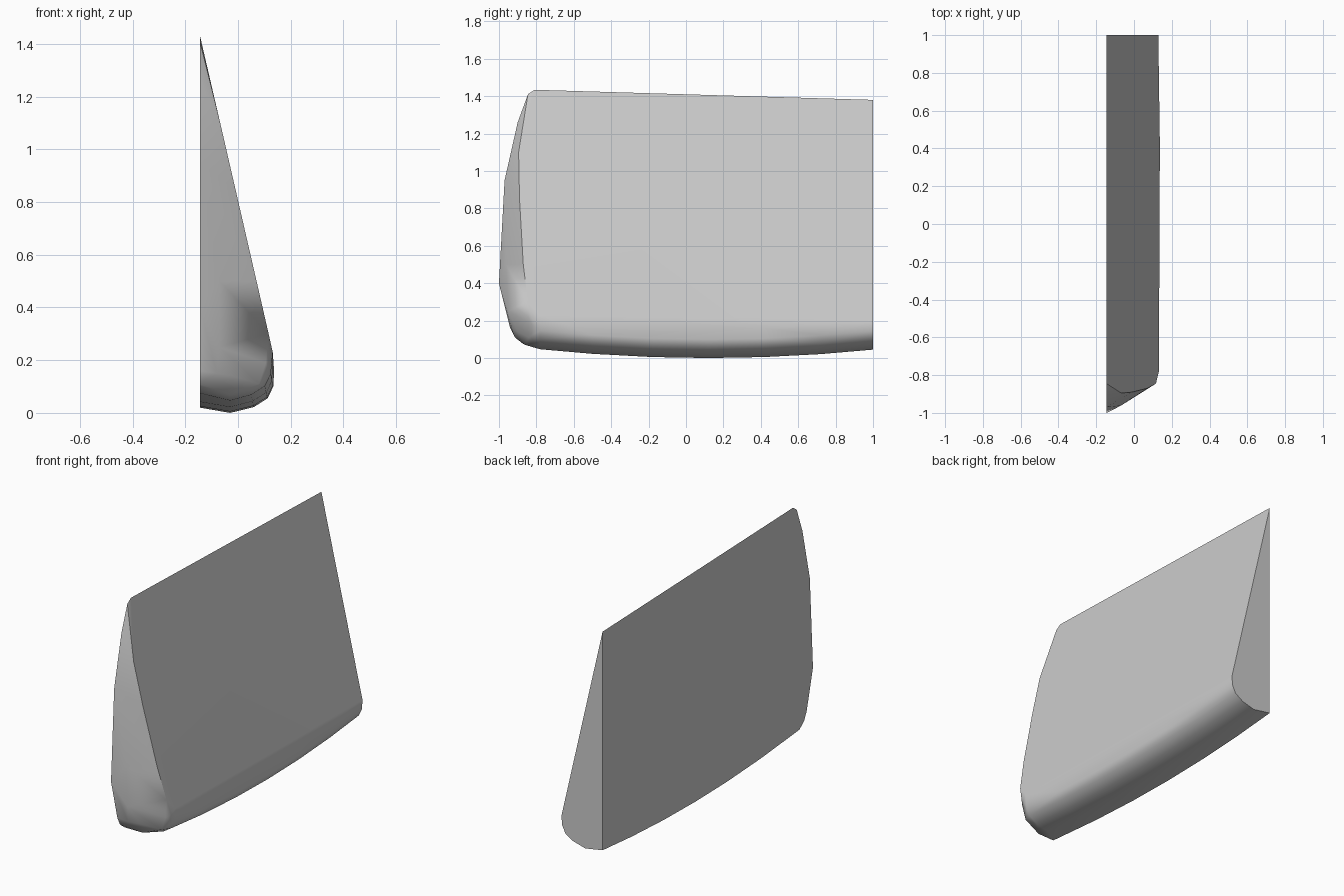
import bpy, bmesh

if "Cube" in bpy.data.objects:
    bpy.data.objects.remove(bpy.data.objects["Cube"], do_unlink=True)

FLAT = -0.145     # x of the flat side
SLOPE = 0.23      # lean of the sloping side


def top_z(y):
    return 1.41 - 0.03 * y


def on_slope(y, z):
    return (FLAT + SLOPE * (top_z(y) - z), y, z)


# Rounded underside of the wedge: x, z
belly = [(0.138, 0.155), (0.134, 0.1), (0.112, 0.055),
         (0.06, 0.022), (-0.03, 0.0), (FLAT, 0.02)]
points = []
for y in (1.0, 0.72, 0.42, 0.12, -0.18, -0.5, -0.78):
    bow = (y - 0.12) ** 2
    points.append((FLAT, y, top_z(y)))
    points.append(on_slope(y, 0.23))
    for x, z in belly:
        inset = 0.012 * bow if x > 0.05 else 0
        points.append((x - inset, y, z + 0.058 * bow))

# Nose: outline on the flat side, then the front of the slope, then the chin
for y, z in [(-0.81, 1.434), (-0.845, 1.41), (-0.9, 1.26), (-0.97, 0.95),
             (-1.0, 0.4), (-0.94, 0.16), (-0.915, 0.11), (-0.87, 0.075)]:
    points.append((FLAT, y, z))
for y, z in [(-0.895, 1.1), (-0.89, 0.85), (-0.87, 0.5), (-0.845, 0.3)]:
    points.append(on_slope(y, z))
points += [(0.105, -0.84, 0.19), (0.122, -0.81, 0.2), (-0.07, -0.962, 0.5),
           (-0.07, -0.95, 0.25), (-0.02, -0.9, 0.14), (-0.08, -0.93, 0.15),
           (0.08, -0.84, 0.11), (-0.03, -0.86, 0.07)]

bm = bmesh.new()
for p in points:
    bm.verts.new(p)
hull = bmesh.ops.convex_hull(bm, input=bm.verts)
loose = {v for v in hull["geom_interior"] + hull["geom_unused"]
         if isinstance(v, bmesh.types.BMVert)}
bmesh.ops.delete(bm, geom=list(loose), context="VERTS")
bmesh.ops.dissolve_limit(bm, angle_limit=0.02, verts=bm.verts, edges=bm.edges)
bmesh.ops.recalc_face_normals(bm, faces=bm.faces)

mesh = bpy.data.meshes.new("wedge_body")
bm.to_mesh(mesh)
bm.free()
wedge = bpy.data.objects.new("wedge_body", mesh)
bpy.context.collection.objects.link(wedge)

# Plain grey surface
grey = bpy.data.materials.new("plain_grey")
grey.use_nodes = True
colour = (0.6, 0.6, 0.6, 1)
grey.diffuse_color = colour
grey.node_tree.nodes["Principled BSDF"].inputs["Base Color"].default_value = colour
mesh.materials.append(grey)

# Soft nose and underside, crisp flat sides
bpy.context.view_layer.objects.active = wedge
wedge.select_set(True)
bpy.ops.object.shade_smooth_by_angle(angle=0.6)
soften = wedge.modifiers.new("even_shading", "WEIGHTED_NORMAL")
soften.keep_sharp = True
